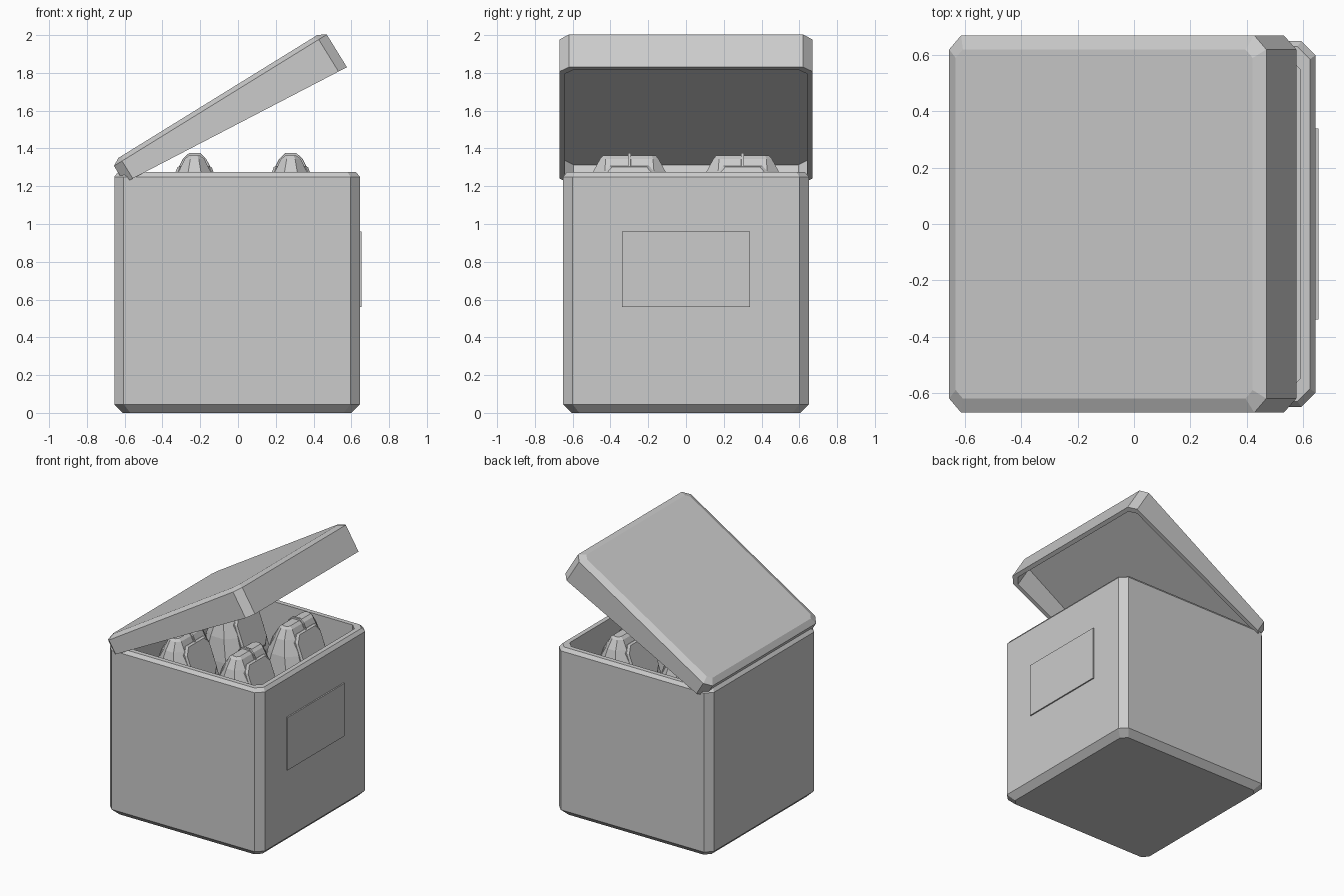
import bpy, bmesh, math
from mathutils import Vector

if "Cube" in bpy.data.objects:
    bpy.data.objects.remove(bpy.data.objects["Cube"])


def finish(name, bm):
    bmesh.ops.recalc_face_normals(bm, faces=bm.faces)
    me = bpy.data.meshes.new(name)
    bm.to_mesh(me)
    bm.free()
    ob = bpy.data.objects.new(name, me)
    bpy.context.collection.objects.link(ob)
    return ob


def octagon(hx, hy, cx, cy):
    pts = [(hx, hy - cy), (hx - cx, hy)]
    pts += [(-x, y) for x, y in reversed(pts)]
    return pts + [(-x, -y) for x, y in pts]


def skin(name, rings):
    """Join rings of points with quads and cap both ends."""
    bm = bmesh.new()
    vs = [[bm.verts.new(p) for p in r] for r in rings]
    for a, b in zip(vs, vs[1:]):
        n = len(a)
        for i in range(n):
            bm.faces.new((a[i], a[(i + 1) % n], b[(i + 1) % n], b[i]))
    bm.faces.new(vs[0])
    bm.faces.new(vs[-1])
    return finish(name, bm)


def loft(name, sections):
    return skin(name, [[(x, y, z) for x, y in octagon(hx, hy, cx, cy)]
                       for z, hx, hy, cx, cy in sections])


# Open box: chamfered foot, outer wall, rim, inner wall and floor
box = loft("box_body", [
    (0.00, 0.605, 0.605, 0.04, 0.04), (0.045, 0.65, 0.65, 0.05, 0.05),
    (1.25, 0.65, 0.65, 0.05, 0.05), (1.275, 0.63, 0.63, 0.045, 0.045),
    (1.275, 0.595, 0.595, 0.045, 0.045), (0.06, 0.595, 0.595, 0.045, 0.045)])
box.location.x = -0.005

# Thin blank plate on the right side
bpy.ops.mesh.primitive_cube_add(size=1, location=(0.645, 0, 0.76))
plate = bpy.context.object
plate.name = "side_plate"
plate.scale = (0.02, 0.68, 0.40)

# Lid: hollow tray, skirt deeper at the free end, hinged open
lid = loft("lid", [
    (0.048, 0.62, 0.62, 0.03, 0.03), (0.024, 0.662, 0.67, 0.05, 0.05),
    (-0.1, 0.662, 0.67, 0.05, 0.05), (-0.1, 0.632, 0.64, 0.045, 0.045),
    (0.012, 0.632, 0.64, 0.045, 0.045)])
for v in lid.data.vertices:
    v.co.x += 0.675
    if v.co.z < -0.05:
        v.co.z = -0.08 - 0.0742 * v.co.x
lid.location = (-0.655, 0, 1.28)
lid.rotation_euler.y = math.radians(-31.7)


def slope_panel(name, side):
    """Rounded slab lying on the sloping flank of a packet."""
    top, low = Vector((0.068, 0, 1.305)), Vector((0.17, 0, 1.03))
    mid, down = (top + low) / 2, (low - top)
    half = down.length / 2
    d = down.normalized()
    n = Vector((-d.z, 0, d.x))
    rings = []
    for inset, off in ((0, -0.02), (0, 0.008), (0.012, 0.02)):
        ring = []
        for s, y in octagon(half - inset, 0.145 - inset, 0.05, 0.04):
            p = mid + d * s + n * off
            ring.append((p.x * side, y, p.z))
        rings.append(ring)
    return skin(name, rings)


# Four packets standing in the box, tapering to a ridge on top
for i, x in enumerate((-0.23, 0.28)):
    for j, y in enumerate((-0.3, 0.3)):
        tag = f"{i * 2 + j + 1}"
        parts = [loft("packet_" + tag, [
            (0.06, 0.16, 0.21, 0.07, 0.07), (0.5, 0.19, 0.25, 0.09, 0.08),
            (1.0, 0.175, 0.24, 0.09, 0.08), (1.17, 0.125, 0.22, 0.07, 0.07),
            (1.28, 0.083, 0.19, 0.05, 0.06), (1.345, 0.052, 0.155, 0.03, 0.03),
            (1.362, 0.03, 0.14, 0.015, 0.02)])]
        for side, word in ((1, "right"), (-1, "left")):
            parts.append(slope_panel(f"packet_panel_{word}_{tag}", side))
        # Narrow seam strap over the ridge
        parts.append(loft("seam_strap_" + tag, [
            (1.27, 0.1, 0.008, 0.002, 0.002), (1.345, 0.062, 0.008, 0.002, 0.002),
            (1.375, 0.03, 0.008, 0.002, 0.002)]))
        for p in parts:
            p.location = (x, y, 0)
